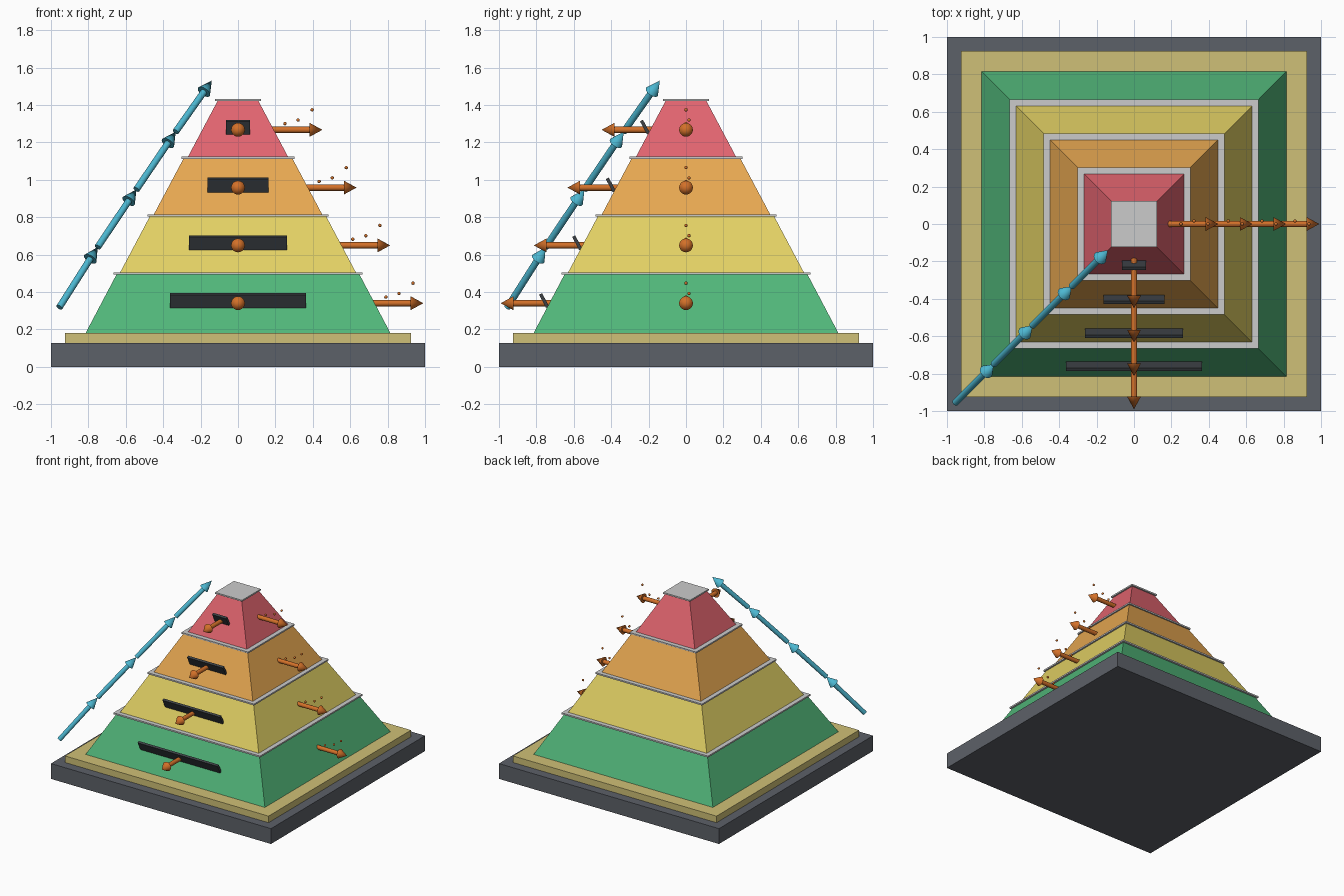
import bpy, bmesh, math
from mathutils import Vector, Matrix

if "Cube" in bpy.data.objects:
    bpy.data.objects.remove(bpy.data.objects["Cube"])


def material(name, r, g, b):
    m = bpy.data.materials.new(name)
    m.diffuse_color = [(c / 255) ** 2.2 for c in (r, g, b)] + [1]
    m.use_nodes = True
    m.node_tree.nodes["Principled BSDF"].inputs["Base Color"].default_value = m.diffuse_color
    return m


SLATE = material("slate", 93, 97, 104)
SAND = material("sand", 206, 191, 118)
PALE = material("pale_grey", 218, 219, 221)
DARK = material("dark_slot", 62, 66, 70)
COPPER = material("copper", 210, 112, 45)
BLUE = material("blue", 78, 182, 208)
TIERS = [material("green", 82, 180, 120), material("yellow", 225, 207, 100),
         material("orange", 230, 166, 82), material("red", 224, 100, 110)]


def finish(name, bm, mat, smooth=False):
    bmesh.ops.recalc_face_normals(bm, faces=bm.faces)
    me = bpy.data.meshes.new(name)
    bm.to_mesh(me)
    bm.free()
    me.materials.append(mat)
    ob = bpy.data.objects.new(name, me)
    bpy.context.collection.objects.link(ob)
    if smooth:
        bpy.ops.object.select_all(action='DESELECT')
        bpy.context.view_layer.objects.active = ob
        ob.select_set(True)
        bpy.ops.object.shade_smooth_by_angle(angle=math.radians(40))
    return ob


def frustum(name, half0, half1, z0, z1, mat):
    """Square block, optionally tapering towards the top."""
    bm = bmesh.new()
    bmesh.ops.create_cube(bm, size=2)
    for v in bm.verts:
        h, z = (half1, z1) if v.co.z > 0 else (half0, z0)
        v.co = (v.co.x * h, v.co.y * h, z)
    return finish(name, bm, mat)


def arrow(name, start, tip, r, head_r, head_len, mat):
    """Round shaft with a cone head."""
    start, tip = Vector(start), Vector(tip)
    d = tip - start
    length = d.length
    rot = Matrix.Translation(start) @ d.to_track_quat('Z', 'Y').to_matrix().to_4x4()
    bm = bmesh.new()
    for r0, r1, z0, z1 in ((r, r, 0, length - head_len),
                           (head_r, 0, length - head_len, length)):
        bmesh.ops.create_cone(bm, cap_ends=True, segments=20, radius1=r0, radius2=r1,
                              depth=z1 - z0,
                              matrix=rot @ Matrix.Translation((0, 0, (z0 + z1) / 2)))
    return finish(name, bm, mat, True)


# Stepped base
frustum("base_slab", 1, 1, 0, 0.126, SLATE)
frustum("base_plinth", 0.925, 0.925, 0.126, 0.18, SAND)

# Per tier: bottom half width, top half width, bottom z, top z, ledge half width, slot half width
rows = [(0.815, 0.65, 0.18, 0.493, 0.666, 0.363),
        (0.63, 0.472, 0.505, 0.803, 0.485, 0.262),
        (0.45, 0.292, 0.815, 1.112, 0.303, 0.163),
        (0.267, 0.11, 1.124, 1.42, 0.122, 0.063)]
for i, (h0, h1, z0, z1, ledge, slot) in enumerate(rows):
    n = i + 1
    frustum(f"tier_{n}", h0, h1, z0, z1, TIERS[i])
    frustum(f"ledge_{n}", ledge, ledge, z1, z1 + 0.012, PALE)

    za = 0.34 + 0.309 * i                              # arrow height
    face = h0 + (h1 - h0) * (za - z0) / (z1 - z0)      # wall position there

    # Slot panel on the front, top edge leaning outwards
    bm = bmesh.new()
    bmesh.ops.create_cube(bm, size=1, matrix=Matrix.Translation((0, -face - 0.028, za + 0.014))
                          @ Matrix.Rotation(math.radians(28), 4, 'X')
                          @ Matrix.Diagonal((2 * slot, 0.018, 0.08, 1)))
    finish(f"slot_{n}", bm, DARK)

    # Outflow arrows on the front and right walls
    arrow(f"front_arrow_{n}", (0, -face + 0.01, za), (0, -face - 0.26, za), 0.017, 0.037, 0.068, COPPER)
    arrow(f"right_arrow_{n}", (face - 0.01, 0, za), (face + 0.26, 0, za), 0.017, 0.037, 0.068, COPPER)

    # Droplets above the right arrow
    bm = bmesh.new()
    for dx, y, dz in ((0.06, 0, 0.033), (0.13, 0.016, 0.052), (0.205, 0, 0.107)):
        bmesh.ops.create_uvsphere(bm, u_segments=12, v_segments=8, radius=0.009,
                                  matrix=Matrix.Translation((face + dx, y, za + dz)))
    finish(f"droplets_{n}", bm, COPPER, True)

# Rising chain of arrows along the front left corner
path = [(-0.955, 0.318), (-0.75, 0.64), (-0.543, 0.948), (-0.333, 1.257), (-0.14, 1.53)]
for i, ((a, za), (b, zb)) in enumerate(zip(path, path[1:])):
    arrow(f"rising_arrow_{i + 1}", (a, a, za), (b, b, zb), 0.018, 0.038, 0.085, BLUE)
